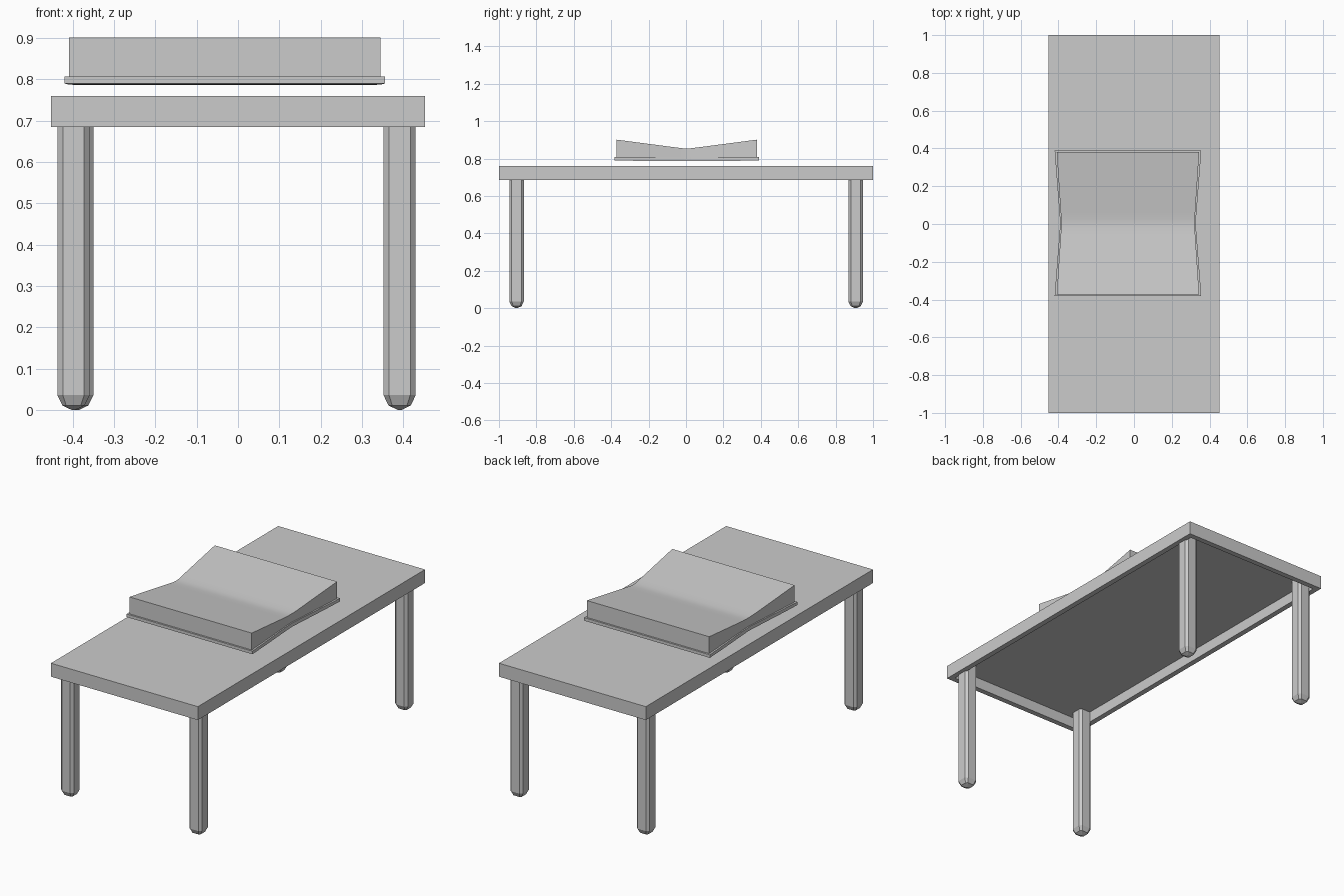
import bpy, bmesh

if "Cube" in bpy.data.objects:
    bpy.data.objects.remove(bpy.data.objects["Cube"])


def finish(bm, name, smooth=False):
    bmesh.ops.recalc_face_normals(bm, faces=bm.faces)
    me = bpy.data.meshes.new(name)
    bm.to_mesh(me)
    bm.free()
    ob = bpy.data.objects.new(name, me)
    bpy.context.collection.objects.link(ob)
    if smooth:
        bpy.context.view_layer.objects.active = ob
        ob.select_set(True)
        bpy.ops.object.shade_smooth_by_angle(angle=0.6)
        ob.select_set(False)
    return ob


def loft(bm, rings):
    """Bridge a list of equal-length closed rings and cap both ends."""
    vs = [[bm.verts.new(p) for p in r] for r in rings]
    n = len(vs[0])
    for a, b in zip(vs, vs[1:]):
        for i in range(n):
            j = (i + 1) % n
            bm.faces.new((a[i], a[j], b[j], b[i]))
    bm.faces.new(vs[0])
    bm.faces.new(vs[-1])


def rect(hx, hy, z):
    return [(-hx, -hy, z), (hx, -hy, z), (hx, hy, z), (-hx, hy, z)]


# Table top, hollow underneath with a thin rim
RIM, UNDER = 0.03, 0.745
bm = bmesh.new()
loft(bm, [rect(0.4525 - RIM, 1 - RIM, UNDER), rect(0.4525 - RIM, 1 - RIM, 0.685),
          rect(0.4525, 1, 0.685), rect(0.4525, 1, 0.76)])
finish(bm, "table_top")


# Legs: chamfered square posts with tapered feet
def leg(name, x, y):
    def ring(h, z):
        c = h * 0.66
        return [(x + a, y + b, z) for a, b in
                ((-c, -h), (c, -h), (h, -c), (h, c), (c, h), (-c, h), (-h, c), (-h, -c))]
    bm = bmesh.new()
    loft(bm, [ring(0.004, 0), ring(0.027, 0.011), ring(0.039, 0.036), ring(0.039, UNDER)])
    finish(bm, name)


for name, x, y in (("front_left_leg", -0.398, -0.906), ("front_right_leg", 0.391, -0.906),
                   ("back_left_leg", -0.389, 0.907), ("back_right_leg", 0.391, 0.907)):
    leg(name, x, y)


# Pinched slabs: cross-sections along y, narrowest and lowest in the middle
CX, CY = -0.032, 0.004


def slab(name, half_len, sections):
    full = [(-t, *s) for t, *s in sections] + [(t, *s) for t, *s in reversed(sections[:-1])]
    bm = bmesh.new()
    loft(bm, [[(CX - w, CY + t * half_len, lo), (CX + w, CY + t * half_len, lo),
               (CX + w, CY + t * half_len, hi), (CX - w, CY + t * half_len, hi)]
              for t, w, lo, hi in full])
    finish(bm, name, True)


# Each section: position along length, half width, bottom z, top z
slab("cushion_base", 0.386, [(1, 0.388, 0.790, 0.807), (0.72, 0.380, 0.788, 0.807),
                             (0.06, 0.360, 0.786, 0.807), (0, 0.359, 0.786, 0.807)])
slab("cushion", 0.376, [(1, 0.377, 0.806, 0.901), (0.15, 0.356, 0.806, 0.859),
                        (0.06, 0.353, 0.806, 0.855), (0, 0.352, 0.806, 0.854)])
